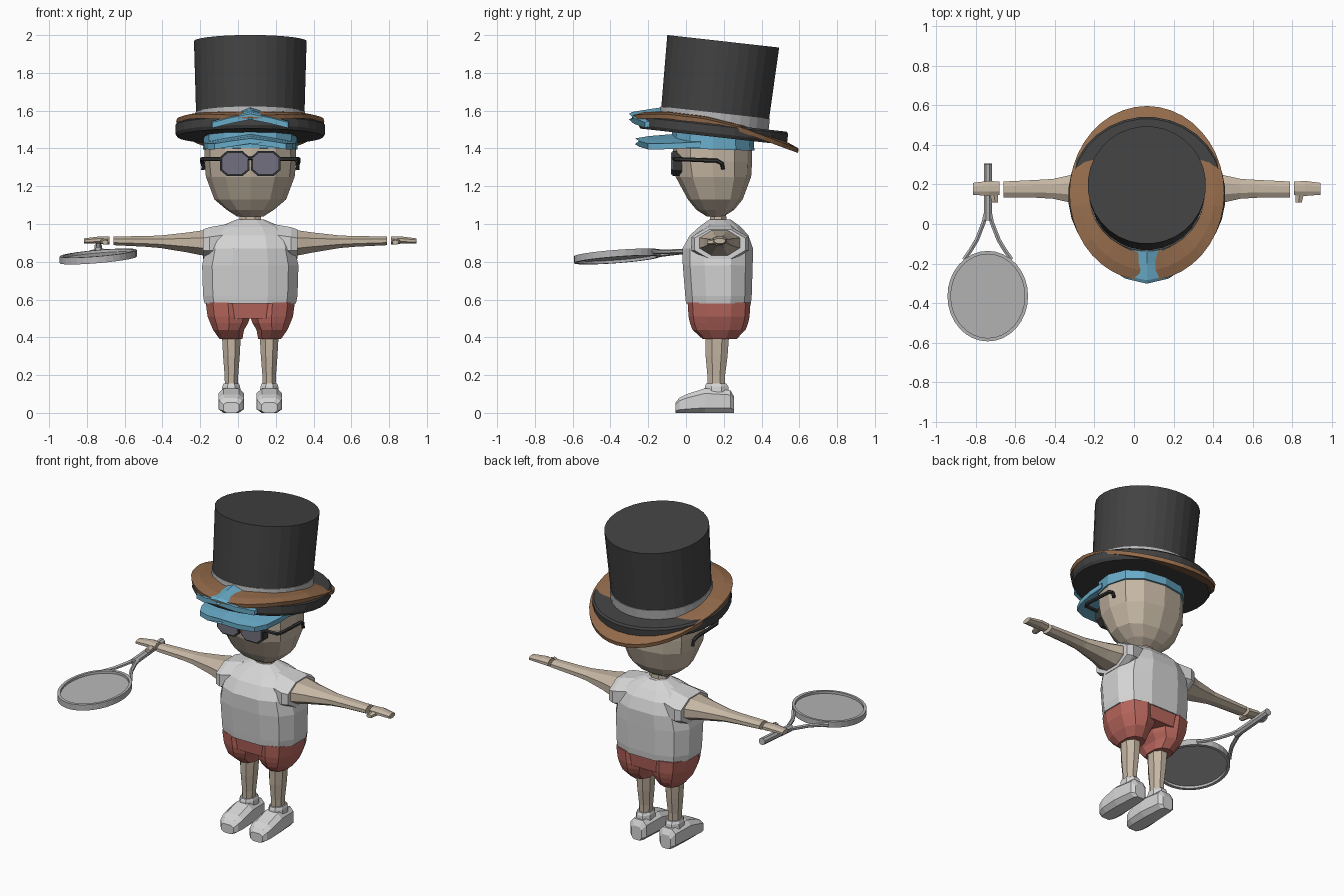
import bpy, bmesh, math
from mathutils import Vector, Matrix

if "Cube" in bpy.data.objects:
    bpy.data.objects.remove(bpy.data.objects["Cube"])

CX = 0.065  # middle of the figure in x


def material(name, r, g, b):
    m = bpy.data.materials.new(name)
    m.diffuse_color = (r, g, b, 1)
    m.use_nodes = True
    m.node_tree.nodes["Principled BSDF"].inputs["Base Color"].default_value = m.diffuse_color
    return m


WHITE = material("cloth white", 0.66, 0.66, 0.66)
SKIN = material("skin beige", 0.56, 0.47, 0.37)
RED = material("shorts red", 0.48, 0.135, 0.11)
BLUE = material("cap blue", 0.14, 0.41, 0.58)
BROWN = material("brim brown", 0.29, 0.145, 0.07)
BLACK = material("hat black", 0.055, 0.055, 0.055)
FRAME = material("glasses black", 0.035, 0.037, 0.035)
LENS = material("lens grey", 0.17, 0.16, 0.21)
SILVER = material("racket grey", 0.47, 0.47, 0.48)


def loft(name, rings, mat, closed=False):
    """Skin a list of point rings; cap the ends unless the loop is closed."""
    bm = bmesh.new()
    vs = [[bm.verts.new(p) for p in r] for r in rings]
    n = len(vs[0])
    for a, b in zip(vs, vs[1:] + (vs[:1] if closed else [])):
        for i in range(n):
            j = (i + 1) % n
            bm.faces.new((a[i], a[j], b[j], b[i]))
    if not closed:
        bm.faces.new(vs[0])
        bm.faces.new(vs[-1])
    bmesh.ops.recalc_face_normals(bm, faces=bm.faces)
    me = bpy.data.meshes.new(name)
    bm.to_mesh(me)
    bm.free()
    me.materials.append(mat)
    ob = bpy.data.objects.new(name, me)
    bpy.context.collection.objects.link(ob)
    return ob


def stack(name, axis, sections, mat, n=8, p=1.0, turn=0.5):
    """Loft rounded sections (pos, centre u, centre v, half u, half v)."""
    rings = []
    k = math.cos(math.pi / n) ** p if turn else 1
    for s, cu, cv, hu, hv in sections:
        ring = []
        for i in range(n):
            t = 2 * math.pi * (i + turn) / n
            c, d = math.cos(t), math.sin(t)
            u = cu + hu * math.copysign(abs(c) ** p, c) / k
            v = cv + hv * math.copysign(abs(d) ** p, d) / k
            ring.append({'x': (s, u, v), 'y': (u, s, v), 'z': (u, v, s)}[axis])
        rings.append(ring)
    return loft(name, rings, mat)


def tube(name, pts, radius, mat, n=6):
    """Tube along a short path."""
    pts = [Vector(p) for p in pts]
    rings = []
    for i, p in enumerate(pts):
        d = (pts[min(i + 1, len(pts) - 1)] - pts[max(i - 1, 0)]).normalized()
        a = d.cross(Vector((0, 0, 1)) if abs(d.z) < 0.9 else Vector((1, 0, 0))).normalized()
        b = d.cross(a)
        rings.append([p + radius * (a * math.cos(2 * math.pi * (k + .5) / n)
                                    + b * math.sin(2 * math.pi * (k + .5) / n)) for k in range(n)])
    return loft(name, rings, mat)


# Head and neck
stack("head", 'z', [(1.04, CX, .155, .07, .045), (1.075, CX, .155, .125, .10),
                    (1.13, CX, .155, .19, .145), (1.25, CX, .145, .235, .20),
                    (1.33, CX, .14, .243, .21), (1.46, CX, .14, .24, .21)], SKIN, 12, .85, 0)
stack("neck", 'z', [(.99, CX, .17, .06, .045), (1.07, CX, .17, .055, .042)], SKIN)

# Shirt body
stack("shirt", 'z', [(.58, CX, .172, .242, .172), (.62, CX, .172, .25, .176),
                     (.78, CX, .168, .255, .185), (.87, CX, .168, .235, .187),
                     (.94, CX, .175, .215, .155), (.985, CX, .18, .165, .11),
                     (1.025, CX, .18, .07, .055)], WHITE, 12, .75)

# Paired limbs and clothing
for s, side in ((-1, "left"), (1, "right")):
    X = lambda d: CX + s * d
    stack("sleeve_" + side, 'x', [(X(.12), .18, .905, .13, .095), (X(.215), .18, .895, .15, .088),
                                  (X(.25), .18, .893, .135, .078)], WHITE)
    stack("arm_" + side, 'x', [(X(.2), .178, .897, .115, .068), (X(.26), .178, .9, .105, .065),
                               (X(.33), .178, .902, .082, .053), (X(.475), .178, .906, .05, .033),
                               (X(.56), .178, .908, .045, .028), (X(.725), .175, .911, .04, .023)], SKIN)
    stack("hand_" + side, 'x', [(X(.745), .18, .912, .034, .021), (X(.80), .18, .915, .038, .019),
                                (X(.88), .178, .91, .03, .014)], SKIN)
    stack("thumb_" + side, 'y', [(.16, X(.775), .908, .022, .015),
                                 (.11, X(.768), .903, .016, .011)], SKIN, 6)
    stack("shorts_leg_" + side, 'z', [(.39, X(.102), .178, .06, .085), (.44, X(.115), .175, .082, .135),
                                      (.475, X(.112), .175, .10, .148), (.51, X(.113), .175, .113, .155),
                                      (.585, X(.118), .175, .118, .16)], RED, 10, .8)
    stack("leg_" + side, 'z', [(.13, X(.1), .16, .034, .045), (.2, X(.1), .16, .036, .047),
                               (.3, X(.1), .162, .044, .058), (.41, X(.1), .165, .05, .063)], SKIN)
    stack("sock_" + side, 'z', [(.11, X(.101), .162, .05, .065), (.14, X(.101), .162, .047, .062),
                                (.155, X(.101), .16, .041, .054)], WHITE)
    # Shoe: sections from heel to toe, lowered towards the toe
    stack("shoe_" + side, 'y', [(y, X(.101), h / 2, w, h / 2) for y, h, w in
                                ((.255, .085, .035), (.235, .12, .055), (.10, .13, .068),
                                 (.0, .098, .068), (-.035, .08, .06), (-.055, .055, .042))], WHITE, 8, .6)
    # Glasses, one side
    stack("lens_rim_" + side, 'y', [(-.02, X(.082), 1.32, .077, .066),
                                    (-.072, X(.082), 1.32, .077, .066)], FRAME, 8, .7)
    stack("lens_" + side, 'y', [(-.03, X(.082), 1.32, .071, .06),
                                (-.08, X(.082), 1.32, .069, .058)], LENS, 8, .7)
    tube("glasses_arm_" + side, [(X(.14), -.062, 1.345), (X(.245), -.055, 1.343), (X(.257), -.03, 1.343),
                                 (X(.257), .165, 1.335), (X(.252), .19, 1.32),
                                 (X(.25), .197, 1.288)], .011, FRAME)

stack("shorts_waist", 'z', [(.5, CX, .175, .215, .152), (.585, CX, .175, .235, .162)], RED, 12, .75)
tube("glasses_bridge", [(CX - .03, -.07, 1.348), (CX + .03, -.07, 1.348)], .01, FRAME)

# Blue cap band around the head, lower at the back
band = stack("cap_band", 'z', [(1.395, CX, .142, .25, .22), (1.49, CX, .142, .244, .215)], BLUE, 12, .85, 0)
for v in band.data.vertices:
    v.co.z -= .03 * (v.co.y - .14)


def visor(name, rows, thick):
    """Ridged peak; rows are (y, half width, ridge z, edge drop, edge setback)."""
    rings = []
    for y, w, z, drop, back in rows:
        top = [(CX + w * t, y + back * t * t, z - drop * abs(t) ** 1.2) for t in (-1, -.55, 0, .55, 1)]
        rings.append(top + [(a, b, c - thick) for a, b, c in reversed(top)])
    return loft(name, rings, BLUE)


visor("lower_visor", [(.02, .242, 1.48, .045, .06), (-.08, .242, 1.475, .045, .06),
                      (-.2, .225, 1.465, .04, .07), (-.27, .19, 1.453, .028, .07)], .03)
visor("upper_visor", [(-.1, .2, 1.622, .09, .06), (-.2, .21, 1.607, .075, .07),
                      (-.285, .205, 1.593, .05, .08), (-.302, .2, 1.583, .045, .085)], .03)

# Top hat, built upright and then tilted backwards
TILT = Matrix.Translation((CX, .148, 1.53)) @ Matrix.Rotation(math.radians(-6.4), 4, 'X')


def hat_part(name, sections, mat):
    ob = stack(name, 'z', [(z, 0, 0, r, r) for z, r in sections], mat, 32)
    ob.data.transform(TILT)
    return ob


hat_part("hat_crown", [(.0, .285), (.06, .287), (.44, .298)], BLACK)
hat_part("hat_band", [(-.01, .291), (.06, .291)], SILVER)
hat_part("hat_brim", [(-.068, .385), (-.05, .396), (-.008, .396), (.002, .385)], BLACK)

# Brown brim: an oval ring that falls away towards the back
PROFILE = [(-.3, 1.583), (-.2, 1.595), (-.1, 1.598), (.1, 1.578), (.3, 1.528), (.45, 1.468), (.62, 1.398)]


def brim_z(y):
    for (a, za), (b, zb) in zip(PROFILE, PROFILE[1:]):
        if y <= b:
            return za + (zb - za) * (y - a) / (b - a)
    return PROFILE[-1][1]


rings = []
for i in range(40):
    t = 2 * math.pi * i / 40
    ring = []
    for f, dz in ((.68, 0), (.88, 0), (1, -.008), (.99, -.033), (.68, -.03)):
        x, y = .392 * f * math.cos(t), .155 + .442 * f * math.sin(t)
        ring.append((CX + x, y, brim_z(y) + dz - .08 * x * x))
    rings.append(ring)
loft("brown_brim", rings, BROWN, closed=True)

# Racket, lying on a slightly tilted plane
RX, RY = -.74, -.365


def on_racket(x, y, dz=0):
    return (x, y, .828 + .085 * (x - RX) + .075 * (y - RY) + dz)


def oval(a, b, dz, n=32):
    return [on_racket(RX + a * math.cos(2 * math.pi * i / n),
                      RY + b * math.sin(2 * math.pi * i / n), dz) for i in range(n)]


edges = [oval(.204, .229, -.018), oval(.204, .229, .018), oval(.187, .212, .018), oval(.187, .212, -.018)]
loft("racket_frame", [list(r) for r in zip(*edges)], SILVER, closed=True)
loft("racket_strings", [oval(.19, .215, -.003), oval(.19, .215, .003)], SILVER)
for s, side in ((-1, "left"), (1, "right")):
    tube("racket_throat_" + side, [on_racket(RX + s * dx, y) for dx, y in
                                   ((.012, .05), (.02, .01), (.055, -.08), (.085, -.13), (.12, -.18))],
         .012, SILVER)
tube("racket_handle", [on_racket(RX, .305), on_racket(RX, .13), on_racket(RX, .02)], .022, SILVER, 8)
